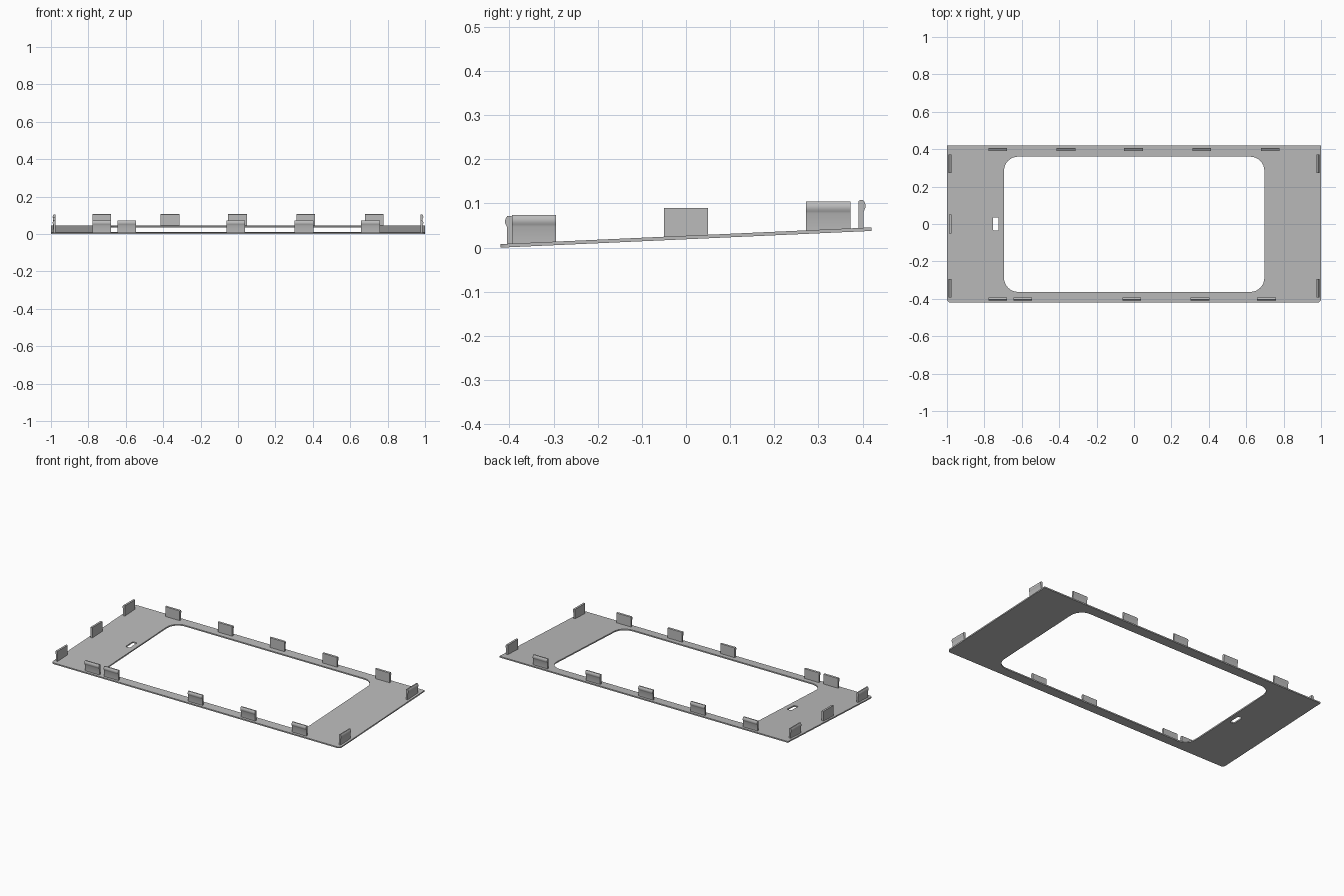
import bpy, bmesh, math

cube = bpy.data.objects.get("Cube")
if cube:
    bpy.data.objects.remove(cube)

THICK, SLOPE, HALF_Y = 0.008, 0.045, 0.42
TAB_WIDTH = 0.10

grey = bpy.data.materials.new("plain grey")
grey.use_nodes = True
grey.diffuse_color = (0.5, 0.5, 0.5, 1)
grey.node_tree.nodes["Principled BSDF"].inputs["Base Color"].default_value = (0.5, 0.5, 0.5, 1)


def top_height(y):
    return THICK + (y + HALF_Y) * SLOPE


def finish(name, bm):
    bmesh.ops.recalc_face_normals(bm, faces=bm.faces)
    mesh = bpy.data.meshes.new(name)
    bm.to_mesh(mesh)
    bm.free()
    mesh.materials.append(grey)
    obj = bpy.data.objects.new(name, mesh)
    bpy.context.collection.objects.link(obj)
    return obj


def rounded_rect(x0, x1, y0, y1, r_front, r_back, steps=8):
    """Outline points, counter-clockwise from the back left corner."""
    corners = [(x1, y1, -1, -1, r_back), (x0, y1, 1, -1, r_back),
               (x0, y0, 1, 1, r_front), (x1, y0, -1, 1, r_front)]
    points = []
    for i, (x, y, sx, sy, r) in enumerate(corners):
        if r == 0:
            points.append((x, y))
            continue
        for k in range(steps + 1):
            a = math.pi / 2 * (i + k / steps)
            points.append((x + sx * r + r * math.cos(a), y + sy * r + r * math.sin(a)))
    return points


# Sloping faceplate with the large opening and the small slot
bm = bmesh.new()
edges = []
for outline in (rounded_rect(-1, 1, -HALF_Y, HALF_Y, 0.02, 0),
                rounded_rect(-0.695, 0.697, -0.363, 0.36, 0.075, 0.075),
                rounded_rect(-0.754, -0.725, -0.035, 0.036, 0.006, 0.006, 3)):
    verts = [bm.verts.new((x, y, 0)) for x, y in outline]
    edges += [bm.edges.new((v, verts[i - 1])) for i, v in enumerate(verts)]
bmesh.ops.triangle_fill(bm, edges=edges, use_beauty=True, use_dissolve=False)
extruded = bmesh.ops.extrude_face_region(bm, geom=bm.faces[:])
for v in extruded["geom"]:
    if isinstance(v, bmesh.types.BMVert):
        v.co.z += THICK
for v in bm.verts:
    v.co.z += (v.co.y + HALF_Y) * SLOPE
finish("faceplate", bm)

# Tab cross-sections: (outward, up) from the inner foot
SNAP = [(0, -0.005), (0.011, -0.005), (0.011, 0.036), (0.013, 0.041), (0.0155, 0.046),
        (0.0155, 0.053), (0.013, 0.059), (0.010, 0.063), (0.003, 0.063), (0, 0.061)]
PLAIN = [(0, -0.005), (0.013, -0.005), (0.013, 0.063), (0, 0.063)]


def tab(name, x, y, turn, profile):
    """Upright tab whose outer face looks along the turn angle."""
    ux, uy = round(math.cos(turn)), round(math.sin(turn))
    bm = bmesh.new()
    ring = []
    for d, h in profile:
        ring.append(bm.verts.new((x + ux * d + uy * TAB_WIDTH / 2,
                                  y + uy * d - ux * TAB_WIDTH / 2,
                                  top_height(y) + h)))
    face = bm.faces.new(ring)
    out = bmesh.ops.extrude_face_region(bm, geom=[face])
    moved = [v for v in out["geom"] if isinstance(v, bmesh.types.BMVert)]
    bmesh.ops.translate(bm, verts=moved, vec=(-uy * TAB_WIDTH, ux * TAB_WIDTH, 0))
    obj = finish(name, bm)
    bpy.ops.object.select_all(action="DESELECT")
    obj.select_set(True)
    bpy.context.view_layer.objects.active = obj
    bpy.ops.object.shade_smooth_by_angle(angle=math.radians(35))


# Snap tabs along the front and back edges
for i, x in enumerate((-0.728, -0.595, -0.012, 0.353, 0.708)):
    tab(f"front_tab_{i + 1}", x, -0.394, -math.pi / 2, SNAP)
for i, x in enumerate((-0.728, -0.364, -0.003, 0.363, 0.728)):
    tab(f"back_tab_{i + 1}", x, 0.391, math.pi / 2, SNAP)

# Snap tabs at the ends, and one plain tab in the middle of the right end
for side, x, turn in (("left", 0.975, 0), ("right", -0.975, math.pi)):
    tab(f"{side}_end_tab_front", x, -0.344, turn, SNAP)
    tab(f"{side}_end_tab_back", x, 0.322, turn, SNAP)
tab("right_end_tab_middle", -0.975, 0, math.pi, PLAIN)
